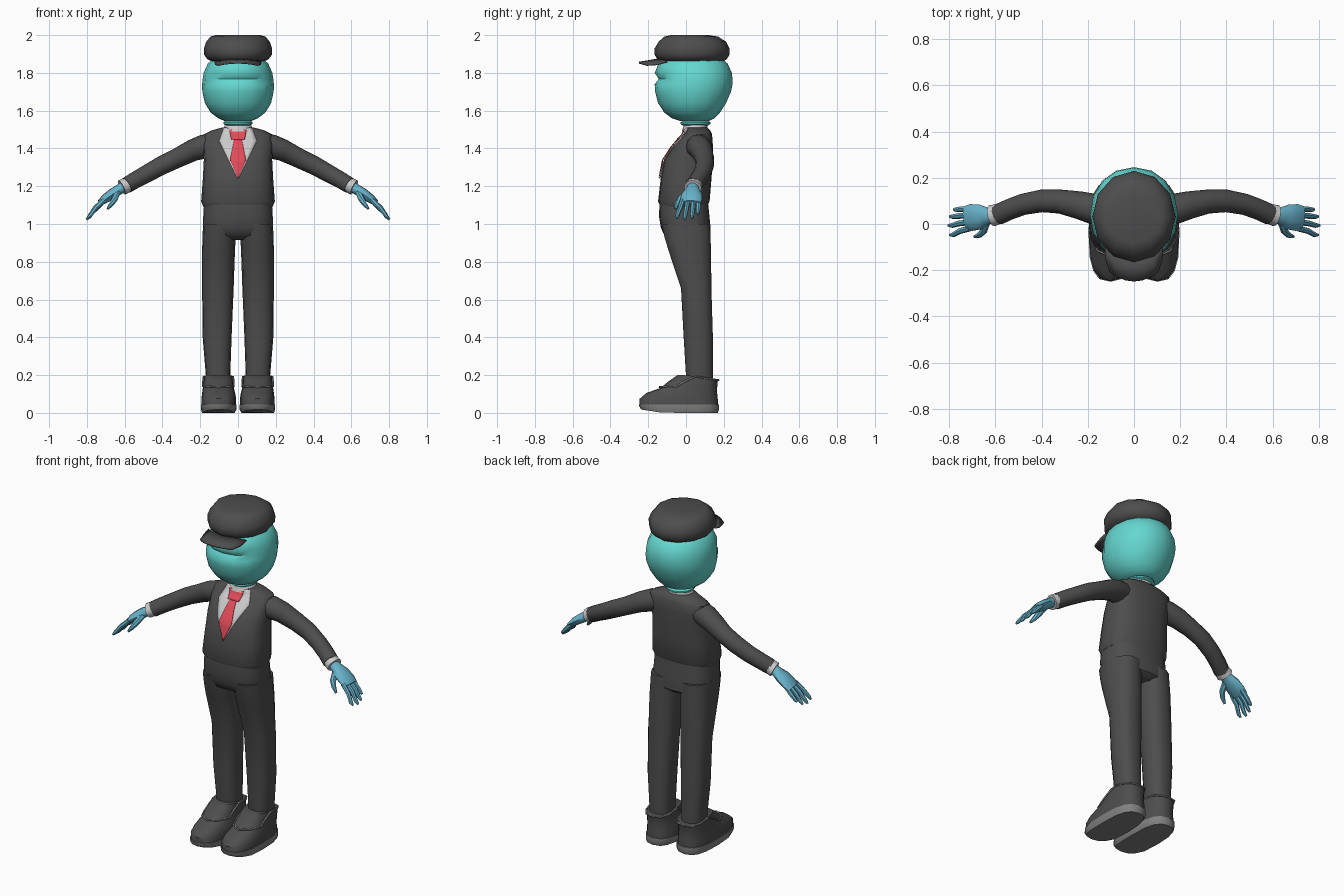
import bpy, bmesh, math
from mathutils import Vector
from mathutils.bvhtree import BVHTree

if "Cube" in bpy.data.objects:
    bpy.data.objects.remove(bpy.data.objects["Cube"])


def material(name, rgb):
    m = bpy.data.materials.new(name)
    m.diffuse_color = (*rgb, 1)
    m.use_nodes = True
    m.node_tree.nodes["Principled BSDF"].inputs["Base Color"].default_value = m.diffuse_color
    return m


SUIT = material("suit_dark", (0.075, 0.075, 0.075))
SOLE = material("sole_grey", (0.22, 0.22, 0.22))
SHIRT = material("shirt_light", (0.55, 0.55, 0.55))
RED = material("tie_red", (0.75, 0.07, 0.10))
TEAL = material("head_teal", (0.13, 0.68, 0.63))
BLUE = material("hand_blue", (0.14, 0.45, 0.60))


def finish(name, bm, mat, mirror=False, angle=45, thick=0):
    bmesh.ops.recalc_face_normals(bm, faces=bm.faces)
    me = bpy.data.meshes.new(name)
    bm.to_mesh(me)
    bm.free()
    ob = bpy.data.objects.new(name, me)
    bpy.context.collection.objects.link(ob)
    me.materials.append(mat)
    bpy.ops.object.select_all(action='DESELECT')
    ob.select_set(True)
    bpy.context.view_layer.objects.active = ob
    bpy.ops.object.shade_smooth_by_angle(angle=math.radians(angle))
    if thick:
        s = ob.modifiers.new("thickness", 'SOLIDIFY')
        s.thickness = thick
        s.offset = 0
    if mirror:
        ob.modifiers.new("mirror", 'MIRROR')
    return ob


def skin(bm, rings, caps=True, closed=True):
    vr = [[bm.verts.new(p) for p in r] for r in rings]
    n = len(vr[0])
    for a, b in zip(vr, vr[1:]):
        for i in range(n if closed else n - 1):
            j = (i + 1) % n
            bm.faces.new((a[i], a[j], b[j], b[i]))
    if caps:
        bm.faces.new(vr[0])
        bm.faces.new(vr[-1])


def loft(name, rings, mat, n=16, power=2.0, warp=None, **kw):
    """Stack of superellipse rings (z, x0, x1, y0, y1)."""
    out = []
    for z, x0, x1, y0, y1 in rings:
        r = []
        for i in range(n):
            a = 2 * math.pi * i / n
            c, s = math.cos(a), math.sin(a)
            u = math.copysign(abs(c) ** (2 / power), c)
            v = math.copysign(abs(s) ** (2 / power), s)
            p = Vector(((x0 + x1) / 2 + u * (x1 - x0) / 2,
                        (y0 + y1) / 2 + v * (y1 - y0) / 2, z))
            r.append(warp(p) if warp else p)
        out.append(r)
    bm = bmesh.new()
    skin(bm, out)
    return finish(name, bm, mat, **kw)


def sym(rows):
    return [(z, -hx, hx, y0, y1) for z, hx, y0, y1 in rows]


def tube(bm, path, n=10):
    """Oval tube along (x, y, z, side radius, up radius)."""
    pts = [Vector(p[:3]) for p in path]
    rings = []
    for k, p in enumerate(path):
        t = (pts[min(k + 1, len(pts) - 1)] - pts[max(k - 1, 0)]).normalized()
        side = t.cross(Vector((0, 0, 1))).normalized()
        up = side.cross(t)
        rings.append([pts[k] + side * p[3] * math.cos(2 * math.pi * i / n)
                      + up * p[4] * math.sin(2 * math.pi * i / n) for i in range(n)])
    skin(bm, rings)


# jacket body
jacket = loft("jacket", sym([
    (1.09, .183, -.135, .11), (1.12, .195, -.148, .125), (1.24, .186, -.134, .135),
    (1.34, .181, -.115, .142), (1.42, .186, -.062, .142), (1.475, .18, -.008, .138),
    (1.495, .14, .0, .128), (1.512, .08, .0, .112)]), SUIT, n=20, power=2.6)
bvh = BVHTree.FromPolygons([v.co for v in jacket.data.vertices],
                           [p.vertices[:] for p in jacket.data.polygons])


def front_patch(name, rows, mat, lift, cols=8):
    """Symmetric patch of (z, half width) rows laid on the jacket front."""
    rings = []
    for (z0, w0), (z1, w1) in zip(rows, rows[1:]):
        for k in range(6):
            t = k / 5
            z, w = z0 + (z1 - z0) * t, w0 + (w1 - w0) * t
            r = []
            for i in range(cols + 1):
                x = w * (2 * i / cols - 1)
                hit = bvh.ray_cast(Vector((x, -1, z)), Vector((0, 1, 0)))[0]
                r.append(Vector((x, (hit.y if hit else 0.02) - lift, z)))
            rings.append(r)
    bm = bmesh.new()
    skin(bm, rings, caps=False, closed=False)
    bmesh.ops.remove_doubles(bm, verts=bm.verts, dist=1e-5)
    finish(name, bm, mat, thick=.004)


# shirt front, tie and collar
front_patch("shirt_front", [(1.508, .075), (1.44, .10), (1.24, .002)], SHIRT, .004)
front_patch("tie_blade", [(1.455, .018), (1.34, .042), (1.245, .002)], RED, .010)
front_patch("tie_knot", [(1.5, .046), (1.448, .036)], RED, .013)
loft("shirt_collar", sym([(1.49, .085, -.022, .115), (1.523, .07, -.012, .115)]), SHIRT)

# neck with its rolled ring
loft("neck", sym([(1.5, .055, -.005, .105), (1.6, .055, -.005, .11)]), TEAL)
loft("neck_ring", sym([(1.522, .066, -.018, .117), (1.53, .078, -.03, .13),
                       (1.538, .078, -.03, .13), (1.546, .066, -.018, .117)]), TEAL)


# head, pinched at the brow line
def brow(p):
    if abs(p.z - 1.768) < .004 and p.y < -.08:
        p.y += .022
    return p


loft("head", sym([
    (1.545, .07, -.03, .12), (1.56, .105, -.075, .15), (1.59, .145, -.115, .18),
    (1.64, .175, -.148, .212), (1.70, .189, -.163, .238), (1.74, .19, -.166, .246),
    (1.768, .187, -.166, .246), (1.80, .182, -.166, .243), (1.85, .16, -.145, .22),
    (1.88, .12, -.11, .18)]), TEAL, n=16, power=2.1, warp=brow, angle=60)

# soft cap
loft("cap", sym([
    (1.855, .125, -.125, .19), (1.872, .162, -.15, .215), (1.895, .179, -.166, .23),
    (1.93, .18, -.166, .23), (1.965, .168, -.145, .212), (1.992, .146, -.115, .17),
    (2.0, .12, -.08, .12)]), SUIT, n=12)

# cap brim, arched across
brim = [[], [], []]
for i in range(7):
    t = i / 3 - 1
    brim[0].append(Vector((.125 * t, -.145 + .045 * t * t, 1.872 - .012 * t * t)))
    brim[1].append(Vector((.122 * t, -.20 + .05 * t * t, 1.862 - .016 * t * t)))
    brim[2].append(Vector((.105 * t, -.248 + .04 * t * t, 1.854 - .012 * t * t)))
bm = bmesh.new()
skin(bm, brim, caps=False, closed=False)
finish("cap_brim", bm, SUIT, thick=.01)

# trousers: hips and legs
loft("hips", sym([
    (1.112, .18, -.14, .117), (1.04, .184, -.143, .124), (.98, .186, -.133, .13),
    (.94, .182, -.115, .13), (.915, .10, -.07, .10)]), SUIT, n=20, power=2.7)
loft("leg", [
    (1.0, .01, .185, -.132, .13), (.93, .012, .188, -.116, .132),
    (.86, .016, .19, -.095, .135), (.66, .023, .19, -.028, .136),
    (.4, .034, .187, -.014, .144), (.17, .042, .168, .0, .145)],
    SUIT, n=14, power=2.5, mirror=True)


# shoes: upper with sloping collar, sole and trim
def slope(p):
    if p.z > .19 and p.y > 0:
        p.z -= .15 * p.y
    return p


def toe_spring(p):
    if p.z < .02 and p.y < -.12:
        p.z += (-.12 - p.y) * .15
    return p


loft("shoe_upper", [
    (.04, .010, .194, -.247, .17), (.075, .010, .194, -.245, .168),
    (.105, .015, .190, -.21, .165), (.132, .022, .186, -.135, .165),
    (.165, .025, .183, -.095, .168), (.2, .028, .18, -.045, .17)],
    SUIT, n=16, power=2.7, warp=slope, mirror=True)
loft("shoe_sole", [(.0, .018, .19, -.238, .168), (.02, .007, .197, -.25, .176),
                   (.045, .007, .197, -.25, .174)],
     SOLE, n=16, power=2.8, warp=toe_spring, mirror=True)
half = [(0, -.14, .137), (.055, -.115, .14), (.082, -.05, .14), (.081, -.01, .165),
        (.078, .05, .192), (.07, .125, .182), (.045, .165, .174), (0, .173, .174)]
loop = half + [(-x, y, z) for x, y, z in half[-2:0:-1]]
cu = bpy.data.curves.new("shoe_trim", 'CURVE')
cu.dimensions = '3D'
cu.bevel_depth = .005
cu.bevel_resolution = 1
cu.materials.append(SOLE)
sp = cu.splines.new('POLY')
sp.points.add(len(loop) - 1)
sp.use_cyclic_u = True
for pt, (x, y, z) in zip(sp.points, loop):
    pt.co = (x, y, z, 1)
for side in (-1, 1):
    trim = bpy.data.objects.new("shoe_trim", cu)
    trim.location.x = .104 * side
    bpy.context.collection.objects.link(trim)

# sleeves and cuffs
bm = bmesh.new()
tube(bm, [(.12, .06, 1.425, .06, .055), (.18, .066, 1.41, .066, .064),
          (.24, .082, 1.39, .06, .058), (.32, .097, 1.35, .052, .052),
          (.40, .10, 1.312, .049, .05), (.48, .085, 1.268, .046, .047),
          (.54, .063, 1.235, .045, .045), (.59, .04, 1.205, .045, .044)], n=12)
finish("sleeve", bm, SUIT, mirror=True)
bm = bmesh.new()
tube(bm, [(.575, .046, 1.213, .042, .04), (.615, .036, 1.193, .047, .042)], n=12)
finish("cuff", bm, SHIRT, mirror=True)

# hands: palm, four fingers and thumb
bm = bmesh.new()
tube(bm, [(.60, .037, 1.20, .03, .03), (.63, .035, 1.182, .036, .028),
          (.665, .031, 1.160, .054, .028), (.705, .028, 1.132, .058, .024),
          (.73, .025, 1.112, .052, .016)])
finish("palm", bm, BLUE, mirror=True)
bm = bmesh.new()
for y0, y1, reach in ((.066, .062, .055), (.038, .032, .072), (.009, -.006, .078), (-.019, -.047, .072)):
    tube(bm, [(.71, y0, 1.125, .013, .014),
              (.725 + reach * .4, y0 * .6 + y1 * .4, 1.085, .013, .013),
              (.725 + reach * .8, y1, 1.12 - reach * 1.05, .011, .011),
              (.725 + reach, y1, 1.12 - reach * 1.25, .006, .006)], n=7)
tube(bm, [(.64, .008, 1.165, .018, .018), (.652, -.03, 1.135, .017, .017),
          (.67, -.048, 1.105, .013, .013), (.69, -.055, 1.08, .007, .007)], n=7)
finish("fingers", bm, BLUE, mirror=True)
